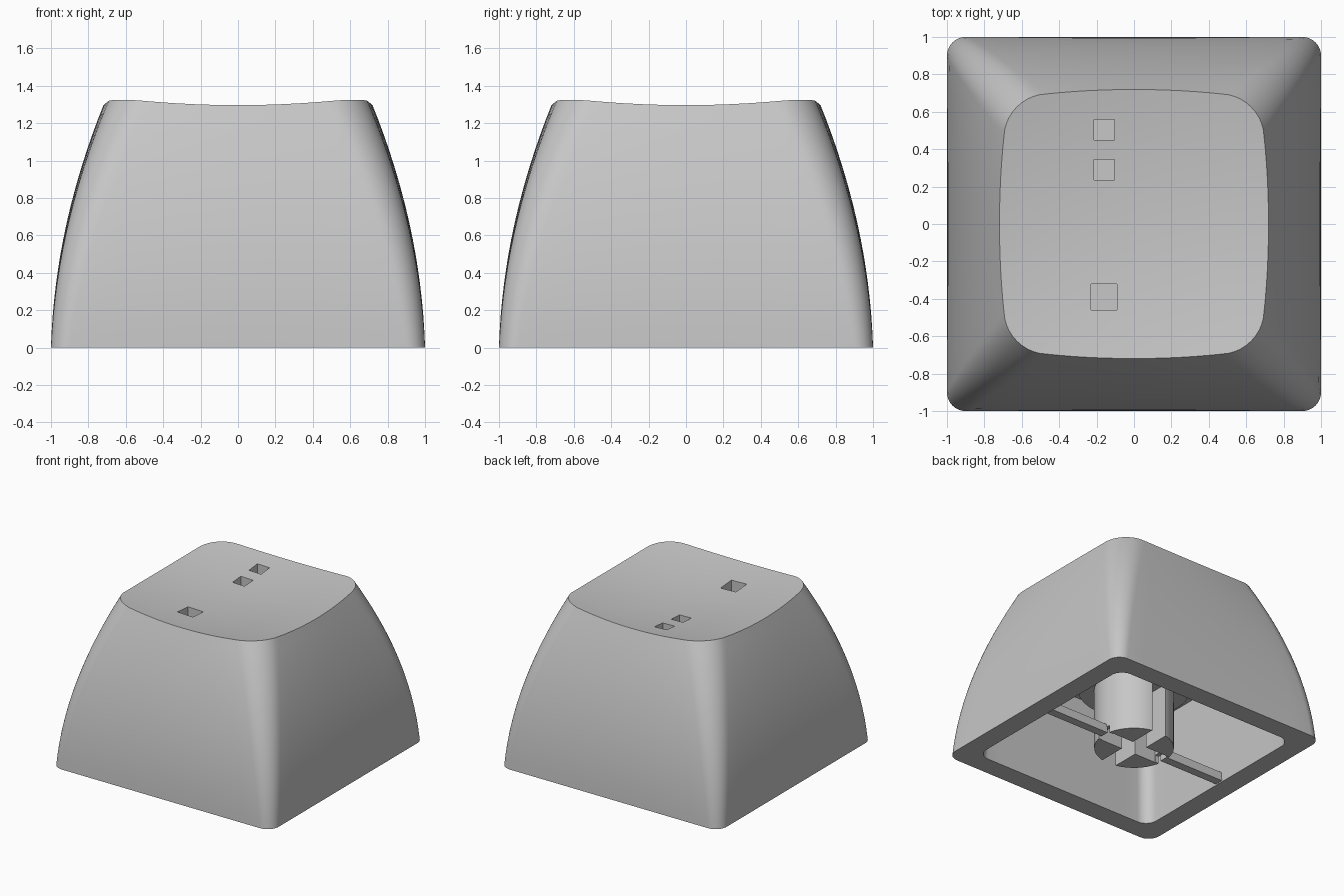
import bpy, bmesh, math

cube = bpy.data.objects.get("Cube")
if cube:
    bpy.data.objects.remove(cube, do_unlink=True)

GREY = (0.57, 0.57, 0.57, 1)
mat = bpy.data.materials.new("grey_plastic")
mat.use_nodes = True
mat.diffuse_color = GREY
mat.node_tree.nodes["Principled BSDF"].inputs["Base Color"].default_value = GREY

CEILING, STEM_R, COLLAR_R, COLLAR_Z = 0.82, 0.3, 0.42, 0.5


def make_object(name, bm):
    bmesh.ops.recalc_face_normals(bm, faces=bm.faces)
    mesh = bpy.data.meshes.new(name)
    bm.to_mesh(mesh)
    bm.free()
    mesh.materials.append(mat)
    ob = bpy.data.objects.new(name, mesh)
    bpy.context.collection.objects.link(ob)
    return ob


def box(name, center, size):
    bm = bmesh.new()
    bmesh.ops.create_cube(bm, size=1)
    bmesh.ops.scale(bm, vec=size, verts=bm.verts)
    bmesh.ops.translate(bm, vec=center, verts=bm.verts)
    return make_object(name, bm)


def loft(name, levels):
    """Closed skin through matching rings of points."""
    bm = bmesh.new()
    loops = [[bm.verts.new(p) for p in level] for level in levels]
    for a, b in zip(loops, loops[1:]):
        for i in range(len(a)):
            j = (i + 1) % len(a)
            bm.faces.new((a[i], a[j], b[j], b[i]))
    bm.faces.new(loops[0])
    bm.faces.new(loops[-1])
    return make_object(name, bm)


def activate(ob):
    bpy.ops.object.select_all(action='DESELECT')
    ob.select_set(True)
    bpy.context.view_layer.objects.active = ob


def cut_and_smooth(ob, cutters):
    activate(ob)
    for c in cutters:
        mod = ob.modifiers.new("cut", 'BOOLEAN')
        mod.operation, mod.solver, mod.object = 'DIFFERENCE', 'EXACT', c
        bpy.ops.object.modifier_apply(modifier=mod.name)
        bpy.data.objects.remove(c, do_unlink=True)
    bpy.ops.object.shade_smooth_by_angle(angle=math.radians(32))


def half_width(z):
    return 1 - 0.03 * z - 0.144 * z * z


def dish(x, y):
    return 1.24 + 0.108 * (x * x + y * y)


def ring(half, r, bulge, sides=12, arc=10):
    """Rounded square with softly bowed sides."""
    h, quarter = half - bulge, []
    for i in range(sides):
        s = -1 + 2 * i / sides
        quarter.append((h + bulge * (1 - s * s), s * (h - r)))
    for i in range(arc):
        a = math.pi / 2 * i / arc
        quarter.append((h - r + r * math.cos(a), h - r + r * math.sin(a)))
    pts = []
    for _ in range(4):
        pts += quarter
        quarter = [(-y, x) for x, y in quarter]
    return pts


def outer_ring(z):
    t = z / 1.3
    return ring(half_width(z), 0.1 + 0.12 * t, 0.016 * t)


def outer_level(t):
    """Section at fraction t of the height up to the dished rim."""
    count, level = len(outer_ring(0)), []
    for i in range(count):
        z = 1.3 * t
        for _ in range(4):
            x, y = outer_ring(z)[i]
            z = t * dish(x, y)
        level.append((x, y, z))
    return level


# Cap shell: dished top, bowed outer walls, base rim, nearly upright hollow inside
rim = outer_level(1)
levels = []
for k in (0.03, 0.2, 0.4, 0.6, 0.8, 0.92):
    levels.append([(x * k, y * k, dish(x * k, y * k)) for x, y, _ in rim])
levels += [outer_level(1 - i / 16) for i in range(17)]
for z in (0, CEILING):
    levels.append([(x, y, z) for x, y in ring(0.835 - 0.06 * z, 0.1, 0)])
shell = loft("cap_shell", levels)

# Square pits in the top
cut_and_smooth(shell, [box("pit_cutter", (-0.16, y, 1.22), (s, s, 0.2))
                       for y, s in ((0.505, 0.11), (0.29, 0.11), (-0.39, 0.14))])

# Round stem with a wider collar, and a cross slot open front and back
angles = [math.tau * i / 48 for i in range(48)]
profile = ((STEM_R, 0), (STEM_R, COLLAR_Z), (COLLAR_R, COLLAR_Z), (COLLAR_R, CEILING + 0.01))
stem = loft("stem", [[(r * math.cos(a), r * math.sin(a), z) for a in angles]
                     for r, z in profile])
cut_and_smooth(stem, [box("slot_cutter", (0, 0, 0), size)
                      for size in ((0.13, 0.8, 0.9), (0.52, 0.13, 0.9), (0.8, 0.12, 0.12))])

# Thin braces from the stem to the side walls
for side, name in ((-1, "right_brace"), (1, "left_brace")):
    box(name, (side * 0.57, 0, 0.045), (0.56, 0.07, 0.07))
